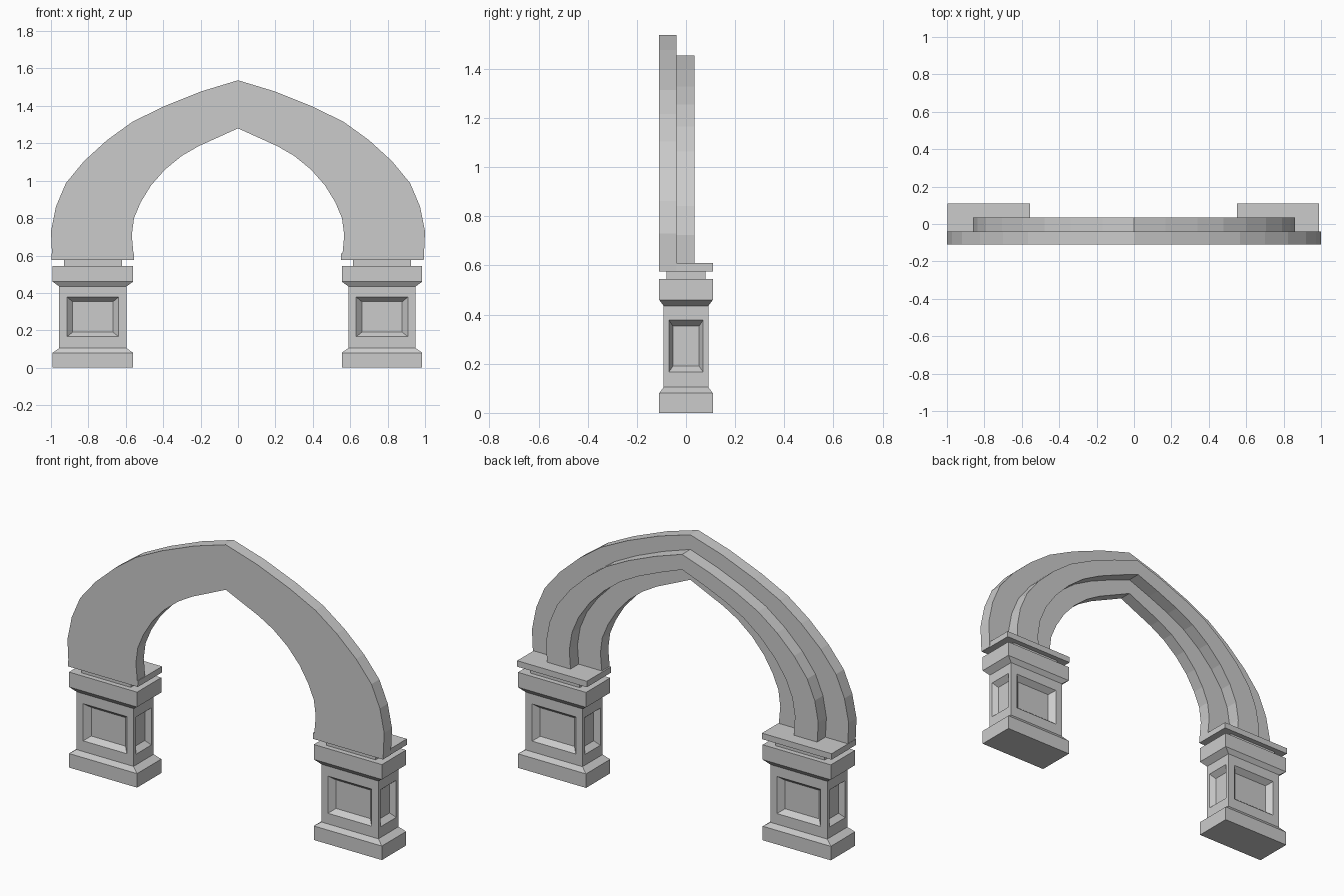
import bpy, bmesh
from mathutils import Vector

if "Cube" in bpy.data.objects:
    bpy.data.objects.remove(bpy.data.objects["Cube"])


def make_object(name, bm):
    bmesh.ops.recalc_face_normals(bm, faces=bm.faces)
    mesh = bpy.data.meshes.new(name)
    bm.to_mesh(mesh)
    bm.free()
    obj = bpy.data.objects.new(name, mesh)
    bpy.context.collection.objects.link(obj)
    return obj


def place_face(face, half_w, z0, z1, depth):
    # Fit a vertical face to a rectangle, pushed inward by depth
    n = face.normal.copy()
    side = n.cross(Vector((0, 0, 1)))
    c = face.calc_center_median()
    for v in face.verts:
        d = v.co - c
        co = c + side * (half_w if d.dot(side) > 0 else -half_w) - n * depth
        co.z = z1 if d.z > 0 else z0
        v.co = co


def pillar(name, cx):
    # Stacked rectangular rings: half width, half depth, height
    rings = [(.215, .109, 0), (.215, .109, .08), (.18, .091, .105),
             (.18, .091, .435), (.215, .109, .46), (.215, .109, .545),
             (.155, .08, .545), (.155, .08, .578)]
    bm = bmesh.new()
    loops, shaft = [], []
    for w, d, z in rings:
        loops.append([bm.verts.new((cx + sx * w, sy * d, z))
                      for sx, sy in ((-1, -1), (1, -1), (1, 1), (-1, 1))])
    for k, (a, b) in enumerate(zip(loops, loops[1:])):
        for i in range(4):
            j = (i + 1) % 4
            f = bm.faces.new((a[i], a[j], b[j], b[i]))
            if k == 2:
                shaft.append(f)
    bm.faces.new(loops[0][::-1])
    bm.faces.new(loops[-1])
    bm.normal_update()
    # Sunken panels on the four shaft sides
    for f in shaft:
        wide = abs(f.normal.y) > .5
        bmesh.ops.inset_individual(bm, faces=[f], thickness=.01)
        place_face(f, .138 if wide else .07, .166, .378, 0)
        bmesh.ops.inset_individual(bm, faces=[f], thickness=.01)
        place_face(f, .108 if wide else .053, .19, .353, .03)
    make_object(name, bm)
    # Thin slab that carries the arch
    bm = bmesh.new()
    bmesh.ops.create_cube(bm, size=1)
    bmesh.ops.scale(bm, vec=(.44, .218, .034), verts=bm.verts)
    bmesh.ops.translate(bm, vec=(cx, 0, .593), verts=bm.verts)
    make_object(name + "_slab", bm)


# Left half of the pointed arch, from springing to apex
OUTER = [(-.993, .577), (-1, .73), (-.973, .863), (-.92, .987), (-.823, 1.105),
         (-.70, 1.217), (-.566, 1.314), (-.40, 1.396), (-.198, 1.477), (0, 1.537)]
INNER = [(-.556, .577), (-.568, .71), (-.556, .80), (-.52, .885), (-.465, .975),
         (-.39, 1.06), (-.30, 1.133), (-.21, 1.185), (-.11, 1.23), (0, 1.28)]


def arch_band(name, t0, t1, y0, y1):
    # t runs from the outer curve (0) to the inner curve (1)
    bm = bmesh.new()
    sections = []
    pairs = list(zip(OUTER, INNER))
    path = [(p, q, 1) for p, q in pairs] + [(p, q, -1) for p, q in pairs[-2::-1]]
    for p, q, s in path:
        p, q = Vector(p), Vector(q)
        a, b = p.lerp(q, t0), p.lerp(q, t1)
        sections.append([bm.verts.new((c.x * s, y, c.y))
                         for c, y in ((a, y0), (b, y0), (b, y1), (a, y1))])
    for a, b in zip(sections, sections[1:]):
        for i in range(4):
            j = (i + 1) % 4
            bm.faces.new((a[i], a[j], b[j], b[i]))
    bm.faces.new(sections[0])
    bm.faces.new(sections[-1][::-1])
    make_object(name, bm)


pillar("left_pillar", -.776)
pillar("right_pillar", .77)
arch_band("arch", 0, 1, -.11, -.039)
arch_band("arch_rib", .325, .665, -.039, .035)
